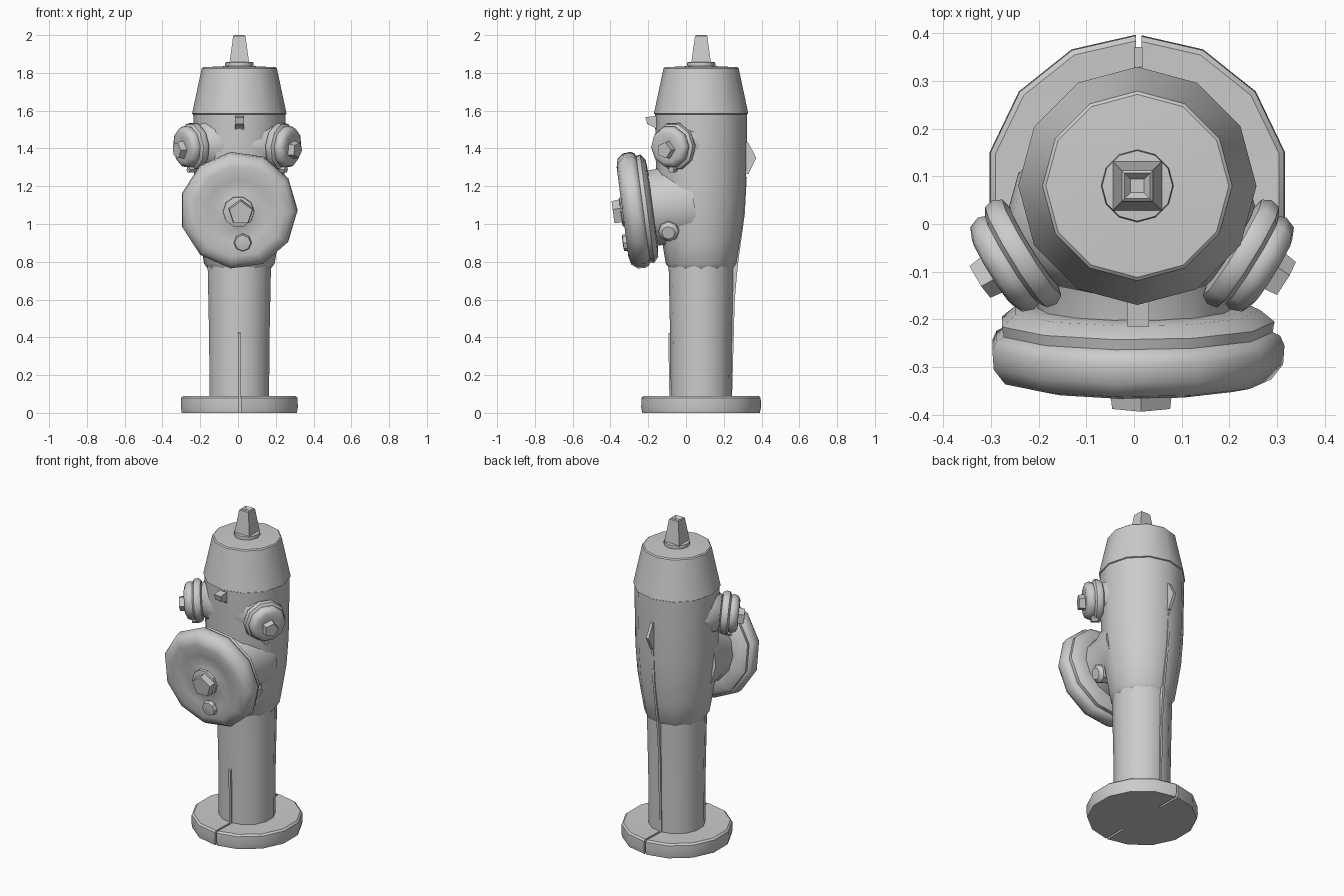
import bpy, bmesh, math
from mathutils import Vector, Matrix

if "Cube" in bpy.data.objects:
    bpy.data.objects.remove(bpy.data.objects["Cube"])

CX, CY = 0.007, 0.08          # vertical axis of the hydrant


def finish(name, bm, smooth=35):
    bmesh.ops.recalc_face_normals(bm, faces=bm.faces)
    me = bpy.data.meshes.new(name)
    bm.to_mesh(me)
    bm.free()
    ob = bpy.data.objects.new(name, me)
    bpy.context.collection.objects.link(ob)
    if smooth:
        bpy.ops.object.select_all(action='DESELECT')
        ob.select_set(True)
        bpy.context.view_layer.objects.active = ob
        bpy.ops.object.shade_smooth_by_angle(angle=math.radians(smooth))
    return ob


def lathe(name, profile, sides, origin=(CX, CY, 0), axis=(0, 0, 1), phase=0.0, smooth=35):
    """Spin (radius, height) points round an axis; both ends are closed."""
    rot = Vector(axis).to_track_quat('Z', 'Y').to_matrix().to_4x4()
    mat = Matrix.Translation(origin) @ rot
    bm = bmesh.new()
    rings = []
    for r, h in profile:
        rings.append([bm.verts.new(mat @ Vector((
            r * math.cos(phase + math.tau * i / sides),
            r * math.sin(phase + math.tau * i / sides), h))) for i in range(sides)])
    for a, b in zip(rings, rings[1:]):
        for i in range(sides):
            j = (i + 1) % sides
            bm.faces.new((a[i], a[j], b[j], b[i]))
    bm.faces.new(rings[0])
    bm.faces.new(rings[-1])
    return finish(name, bm, smooth)


def prism(name, yz, x0, x1):
    """Side-view outline extruded across x."""
    bm = bmesh.new()
    f = bm.faces.new([bm.verts.new((x0, y, z)) for y, z in yz])
    ext = bmesh.ops.extrude_face_region(bm, geom=[f])
    bmesh.ops.translate(bm, vec=(x1 - x0, 0, 0),
                        verts=[v for v in ext['geom'] if isinstance(v, bmesh.types.BMVert)])
    return finish(name, bm, 0)


# Ground flange with its split line front and back
base = lathe("base_flange", [(0.312, 0), (0.318, 0.03), (0.316, 0.08), (0.305, 0.09), (0.15, 0.085)],
             14, phase=math.pi / 2)
bpy.ops.mesh.primitive_cube_add(size=1, location=(0.01, CY, 0.05))
cutter = bpy.context.object
cutter.name = "base_slot_cutter"
cutter.scale = (0.012, 0.8, 0.2)
cutter.hide_render = True
cutter.hide_set(True)
cut = base.modifiers.new("slot", 'BOOLEAN')
cut.operation = 'DIFFERENCE'
cut.object = cutter

# Barrel, flared upper body and bonnet
lathe("lower_barrel", [(0.161, 0.0), (0.164, 0.4), (0.172, 0.78)], 14, phase=math.pi / 2)
lathe("upper_body", [(0.168, 0.765), (0.187, 0.79), (0.207, 0.91), (0.226, 1.03),
                     (0.238, 1.2), (0.244, 1.58)], 12)
lathe("bonnet", [(0.238, 1.578), (0.25, 1.584), (0.199, 1.824), (0.192, 1.83), (0.07, 1.836)], 12)

# Operating nut on top
lathe("nut_washer", [(0.074, 1.83), (0.076, 1.842), (0.074, 1.856), (0.05, 1.858)], 12)
lathe("operating_nut", [(0.074, 1.85), (0.046, 1.995), (0.038, 2.0), (0.02, 1.985)], 4,
      phase=math.pi / 4, smooth=0)

# Large front outlet, tipped slightly downwards
P, D = Vector((0.003, -0.235, 1.077)), Vector((0, -0.992, -0.13))
lathe("front_outlet_neck", [(0.24, -0.28), (0.23, -0.2), (0.208, -0.13), (0.205, -0.03)], 14, P, D)
lathe("front_cap", [(0.2, -0.06), (0.262, -0.055), (0.292, -0.03), (0.288, -0.008),
                    (0.304, 0.0), (0.313, 0.02), (0.310, 0.06), (0.285, 0.092),
                    (0.24, 0.102), (0.17, 0.09), (0.1, 0.085), (0.07, 0.10)], 11, P, D, smooth=45)
lathe("front_cap_boss", [(0.085, 0.075), (0.082, 0.108), (0.07, 0.112)], 10, P, D)
lathe("front_cap_nut", [(0.07, 0.10), (0.064, 0.152)], 5, P + Vector((0.012, 0, 0)), D,
      phase=math.pi / 2, smooth=0)
lathe("front_cap_chain_lug", [(0.048, 0.075), (0.042, 0.098), (0.02, 0.101)], 8,
      P + Vector((0.022, 0, -0.165)), D)
lathe("outlet_neck_lug", [(0.058, -0.03), (0.055, 0.02), (0.035, 0.04)], 8,
      (0.17, -0.09, 0.965), (0.95, -0.1, -0.3))

# Pair of small hose outlets
for s, side in ((-1, "left"), (1, "right")):
    o, d = Vector((-0.004, CY, 1.435)), Vector((s * 0.845, -0.52, -0.085)).normalized()
    lathe(side + "_outlet_flange", [(0.155, 0.155), (0.148, 0.19), (0.10, 0.242)], 10, o, d)
    lathe(side + "_outlet_cap", [(0.08, 0.20), (0.085, 0.242), (0.118, 0.248), (0.128, 0.265),
                                 (0.124, 0.287), (0.108, 0.297), (0.113, 0.312),
                                 (0.104, 0.336), (0.082, 0.346), (0.05, 0.344)], 10, o, d, smooth=45)
    lathe(side + "_cap_nut", [(0.05, 0.335), (0.044, 0.378)], 5, o - Vector((0, 0, 0.012)), d, smooth=0)
    # Chain eye below each cap
    lathe(side + "_chain_eye", [(0.018, -0.02), (0.018, 0.02)], 6,
          o + d * 0.285 + Vector((0, 0, -0.122)), d)

# Front lug under the bonnet, back casting tab and seam ridges
prism("front_lug", [(-0.14, 1.575), (-0.215, 1.565), (-0.205, 1.53), (-0.165, 1.51), (-0.14, 1.48)],
      -0.015, 0.032)
prism("back_tab", [(0.30, 1.44), (0.33, 1.43), (0.372, 1.35), (0.33, 1.265), (0.30, 1.26)], 0.0, 0.018)
prism("front_seam", [(-0.07, 0.08), (-0.088, 0.08), (-0.094, 0.42), (-0.07, 0.43)], 0.0, 0.014)
prism("back_seam", [(0.22, 0.09), (0.244, 0.09), (0.258, 0.6), (0.275, 0.79), (0.311, 1.05),
                    (0.322, 1.25), (0.24, 1.25)], 0.0, 0.014)
